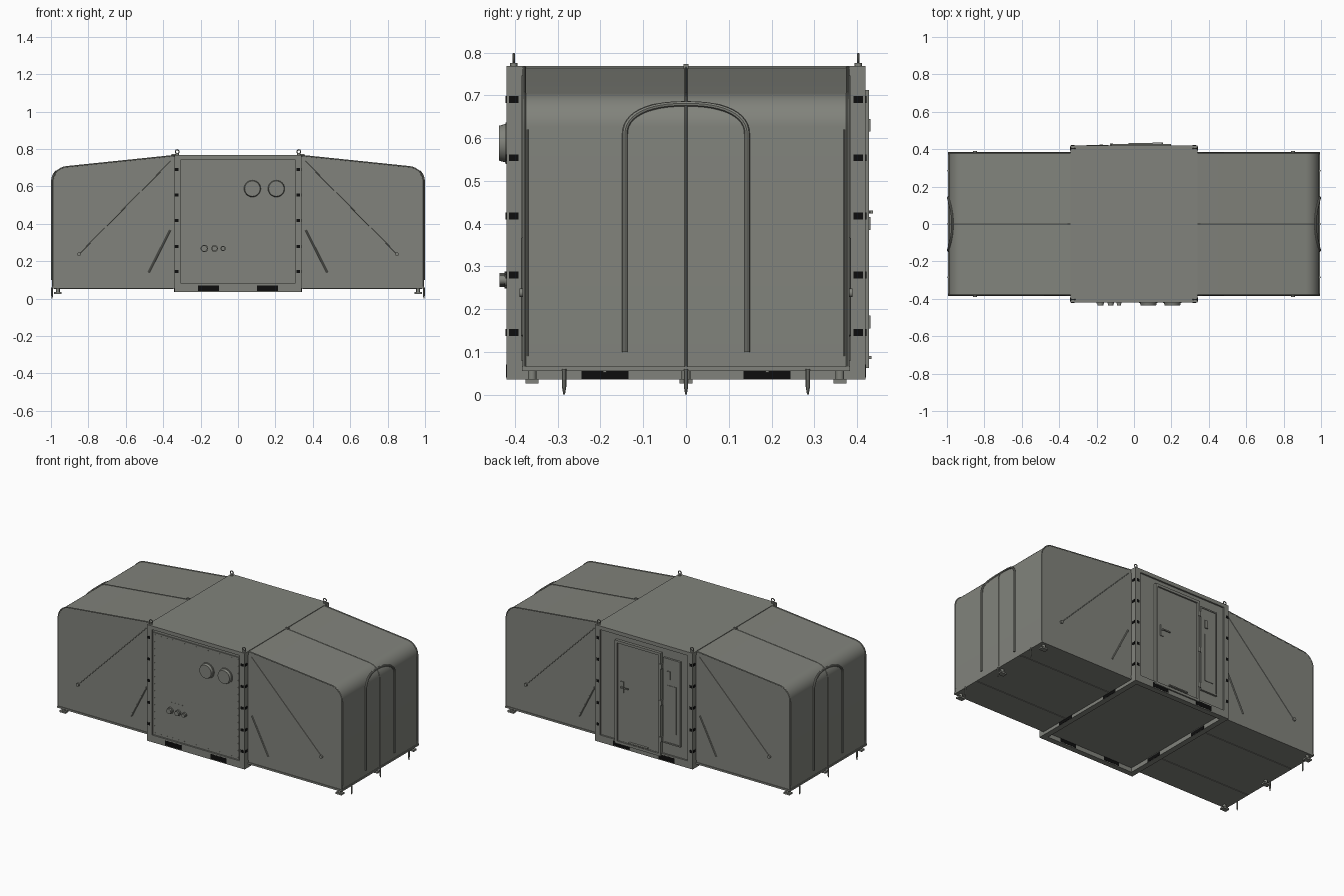
import bpy
import bmesh
from math import sin, cos, radians, sqrt, pi
from mathutils import Vector, Matrix

if "Cube" in bpy.data.objects:
    bpy.data.objects.remove(bpy.data.objects["Cube"])


def material(name, rgb):
    m = bpy.data.materials.new(name)
    m.use_nodes = True
    m.diffuse_color = (*rgb, 1)
    m.node_tree.nodes["Principled BSDF"].inputs["Base Color"].default_value = (*rgb, 1)
    return m


GREY = material("olive grey", (0.22, 0.226, 0.2))
BLACK = material("black", (0.004, 0.004, 0.004))
made = []


def add(name, mesh, mat=GREY):
    mesh.materials.clear()
    mesh.materials.append(mat)
    ob = bpy.data.objects.new(name, mesh)
    bpy.context.collection.objects.link(ob)
    made.append(ob)
    return ob


def from_bmesh(name, bm, mat=GREY):
    bmesh.ops.recalc_face_normals(bm, faces=bm.faces)
    mesh = bpy.data.meshes.new(name)
    bm.to_mesh(mesh)
    bm.free()
    return add(name, mesh, mat)


def box(name, x, y, z, mat=GREY):
    """Box from (low, high) pairs."""
    bm = bmesh.new()
    mid = [(a + b) / 2 for a, b in (x, y, z)]
    size = [abs(b - a) for a, b in (x, y, z)]
    bmesh.ops.create_cube(bm, size=1, matrix=Matrix.Translation(mid) @ Matrix.Diagonal((*size, 1)))
    return from_bmesh(name, bm, mat)


def rod(name, a, b, r, r2=None, sides=16, mat=GREY):
    """Cylinder or cone between two points."""
    a, b = Vector(a), Vector(b)
    turn = (b - a).to_track_quat('Z', 'Y').to_matrix().to_4x4()
    bm = bmesh.new()
    bmesh.ops.create_cone(bm, cap_ends=True, segments=sides, radius1=r, radius2=r if r2 is None else r2,
                          depth=(b - a).length, matrix=Matrix.Translation((a + b) / 2) @ turn)
    return from_bmesh(name, bm, mat)


def tube(name, points, r, closed=False):
    cu = bpy.data.curves.new(name + " path", 'CURVE')
    cu.dimensions = '3D'
    cu.bevel_depth = r
    cu.bevel_resolution = 2
    cu.use_fill_caps = True
    sp = cu.splines.new('POLY')
    sp.points.add(len(points) - 1)
    for p, co in zip(sp.points, points):
        p.co = (*co, 1)
    sp.use_cyclic_u = closed
    tmp = bpy.data.objects.new("path", cu)
    bpy.context.collection.objects.link(tmp)
    mesh = bpy.data.meshes.new_from_object(tmp.evaluated_get(bpy.context.evaluated_depsgraph_get()))
    bpy.data.objects.remove(tmp)
    return add(name, mesh)


# Central container: body, roof, floor rails and corner posts
W, D, BOT, TOP = 0.34, 0.42, 0.035, 0.768
box("container_body", (-0.332, 0.332), (-0.41, 0.41), (0.062, 0.76))
box("container_roof", (-W, W), (-D, D), (0.745, TOP))
for s in (-1, 1):
    box("end_rail", (-W, W), (s * 0.385, s * D), (BOT, 0.08))
    box("side_rail", (s * 0.305, s * W), (-0.385, 0.385), (BOT, 0.08))
    for t in (-1, 1):
        box("corner_post", (s * 0.305, s * W), (t * 0.385, t * D), (0.08, 0.745))
        # Lifting eye on each corner
        ex, ey = s * 0.325, t * 0.403
        rod("eye_base", (ex, ey, TOP), (ex, ey, 0.776), 0.009)
        tube("lifting_eye", [(ex + 0.01 * cos(i * pi / 8), ey, 0.786 + 0.01 * sin(i * pi / 8))
                             for i in range(16)], 0.003, True)
        # Black latch holes on the posts
        for z in (0.145, 0.28, 0.418, 0.554, 0.69):
            box("front_latch", (ex - 0.012, ex + 0.006), (t * 0.415, t * 0.422), (z - 0.008, z + 0.008), BLACK)
            box("side_latch", (s * 0.335, s * 0.342), (ey - 0.011, ey + 0.011), (z - 0.008, z + 0.008), BLACK)
        # Fork pockets, black on both faces of the rails
        for d in (0.384, 0.419):
            px = s * 0.158
            box("end_pocket", (px - 0.056, px + 0.056), (t * d, t * (d + 0.002)), (0.04, 0.07), BLACK)
        for d in (0.304, 0.339):
            py = t * 0.19
            box("side_pocket", (s * d, s * (d + 0.002)), (py - 0.055, py + 0.055), (0.036, 0.058), BLACK)

# Front service panel with rivets
box("service_panel", (-0.3, 0.3), (-0.416, -0.405), (0.085, 0.728))
for i in range(15):
    x = -0.287 + i * 0.041
    for z in (0.097, 0.716):
        rod("rivet", (x, -0.414, z), (x, -0.418, z), 0.0025, sides=6)
    z = 0.097 + i * 0.0442
    for x in (-0.292, 0.292):
        rod("rivet", (x, -0.414, z), (x, -0.418, z), 0.0025, sides=6)
for x in (0.077, 0.205):
    rod("vent_flange", (x, -0.41, 0.588), (x, -0.422, 0.588), 0.049, sides=32)
    rod("vent_cap", (x, -0.422, 0.588), (x, -0.437, 0.588), 0.045, 0.041, sides=32)
for x, r in ((-0.18, 0.02), (-0.125, 0.018), (-0.08, 0.014)):
    rod("socket_flange", (x, -0.41, 0.268), (x, -0.425, 0.268), r, sides=20)
    rod("socket_cap", (x, -0.425, 0.268), (x, -0.436, 0.268), r * 0.8, sides=20)
for i in range(6):
    x = -0.2 + i * 0.026
    rod("socket_label_stud", (x, -0.414, 0.32), (x, -0.418, 0.32), 0.003, sides=6)

# Back door with frame, handle and hinges
DX0, DX1, DZ0, DZ1 = -0.115, 0.19, 0.07, 0.705
box("door_leaf", (DX0, DX1), (0.405, 0.419), (DZ0, DZ1))
for x in (DX0, DX1):
    box("door_jamb", (x - 0.008, x + 0.008), (0.405, 0.428), (DZ0, DZ1))
for z in (DZ0, DZ1):
    box("door_rail", (DX0 - 0.008, DX1 + 0.008), (0.405, 0.428), (z - 0.008, z + 0.008))
for z in (0.17, 0.4, 0.63):
    box("door_hinge", (DX0 - 0.014, DX0 + 0.004), (0.41, 0.431), (z - 0.015, z + 0.015))
box("handle_plate", (0.14, 0.16), (0.41, 0.424), (0.39, 0.46))
rod("handle_stem", (0.15, 0.42, 0.427), (0.15, 0.437, 0.427), 0.004, sides=10)
box("handle_lever", (0.1, 0.154), (0.431, 0.437), (0.423, 0.431))
box("door_step", (-0.03, 0.1), (0.41, 0.434), (0.083, 0.09))

# Narrow hatch beside the door
box("hatch_panel", (-0.25, -0.14), (0.405, 0.418), (0.155, 0.685))
for x in (-0.25, -0.14):
    box("hatch_edge", (x - 0.004, x + 0.004), (0.405, 0.422), (0.155, 0.685))
for z in (0.155, 0.685):
    box("hatch_edge", (-0.254, -0.136), (0.405, 0.422), (z - 0.004, z + 0.004))
box("hatch_slot", (-0.185, -0.165), (0.405, 0.424), (0.56, 0.61))
box("hatch_window", (-0.225, -0.165), (0.405, 0.421), (0.22, 0.52))

# Fabric wings on both sides, rounded at the outer top edge
CX, CZ, R, END, FLOOR, HALF = 0.91, 0.625, 0.08, 0.99, 0.06, 0.38
arc = [(CX + R * cos(radians(a)), CZ + R * sin(radians(a))) for a in range(0, 85, 7)]
outline = [(END, FLOOR)] + arc + [(0.335, 0.765)]


def shell_x(z):
    return END if z < CZ else CX + sqrt(R * R - (z - CZ) ** 2)


arch = [(0.143, 0.1)]
for i in range(25):
    c, h = cos(i * pi / 24), sin(i * pi / 24)
    arch.append((0.143 * abs(c) ** 0.85 * (1 if c > 0 else -1), 0.607 + 0.073 * h ** 0.85))
arch.append((-0.143, 0.1))

for s in (-1, 1):
    bm = bmesh.new()
    face = bm.faces.new([bm.verts.new((s * x, -HALF, z)) for x, z in outline + [(0.335, FLOOR)]])
    new = bmesh.ops.extrude_face_region(bm, geom=[face])["geom"]
    bmesh.ops.translate(bm, vec=(0, 2 * HALF, 0), verts=[v for v in new if isinstance(v, bmesh.types.BMVert)])
    from_bmesh("wing_shell", bm)
    box("wing_floor_edge", (s * 0.335, s * 0.994), (-0.384, 0.384), (0.055, 0.066))
    # Arched opening strip and centre seam
    tube("arch_strip", [(s * (shell_x(z) + 0.003), y, z) for y, z in arch], 0.0065)
    box("roof_bracket", (s * 0.335, s * 0.355), (-0.006, 0.006), (0.74, 0.773))
    tube("centre_seam", [(s * x, 0, z) for x, z in outline], 0.003)
    for t in (-1, 1):
        # Piping, ropes and short braces on the flat wing walls
        tube("edge_piping", [(s * x, t * 0.378, z) for x, z in outline], 0.004)
        rod("end_seam", (s * 0.991, t * 0.37, 0.09), (s * 0.991, t * 0.37, 0.62), 0.002, sides=6)
        rod("tension_rope", (s * 0.36, t * HALF, 0.735), (s * 0.85, t * HALF, 0.238), 0.002, sides=6)
        rod("rope_ring", (s * 0.85, t * 0.375, 0.238), (s * 0.85, t * 0.389, 0.238), 0.01)
        rod("short_brace", (s * 0.363, t * 0.381, 0.365), (s * 0.478, t * 0.381, 0.138), 0.005, sides=8)
        box("underside_seam", (s * 0.345, s * 0.985), (t * 0.19 - 0.004, t * 0.19 + 0.004), (0.052, 0.057))
    # Adjustable feet and ground pegs
    for y in (-0.36, 0, 0.36):
        rod("foot_leg", (s * 0.963, y, 0.03), (s * 0.963, y, 0.06), 0.01)
        box("foot_plate", (s * 0.943, s * 0.985), (y - 0.015, y + 0.015), (0.026, 0.036))
    for y in (-0.285, 0, 0.285):
        rod("peg_shaft", (s * 0.994, y, 0.018), (s * 0.994, y, 0.06), 0.005, sides=8)
        rod("peg_tip", (s * 0.994, y, 0), (s * 0.994, y, 0.018), 0.002, 0.005, sides=8)

# Smooth the round parts, keep hard edges crisp
bpy.ops.object.select_all(action='DESELECT')
for ob in made:
    ob.select_set(True)
bpy.context.view_layer.objects.active = made[0]
bpy.ops.object.shade_smooth_by_angle(angle=radians(35))
